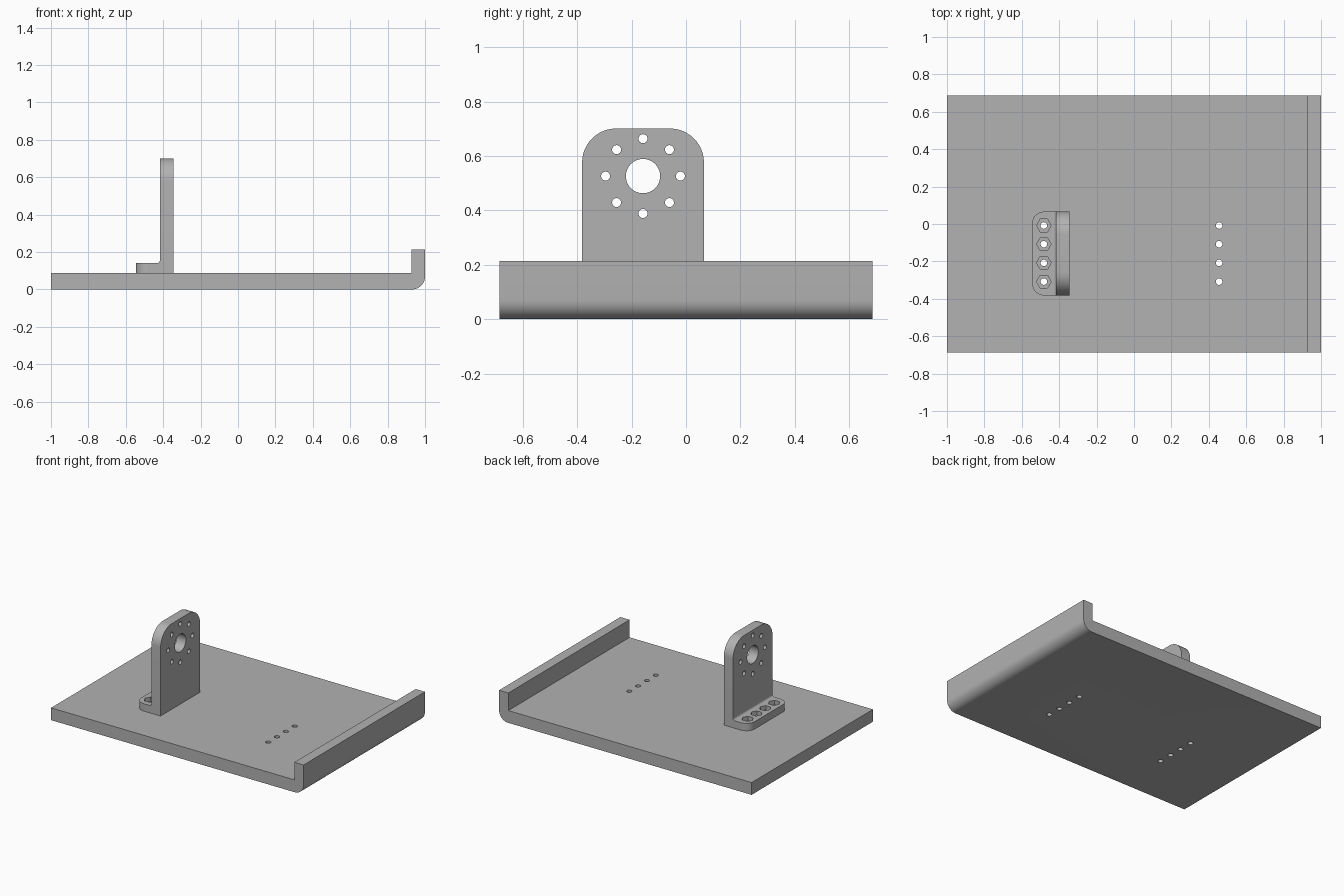
import bpy, bmesh, math
from mathutils import Vector, Matrix

cube = bpy.data.objects.get("Cube")
if cube:
    bpy.data.objects.remove(cube, do_unlink=True)

grey = bpy.data.materials.new("plain grey")
grey.use_nodes = True
grey.diffuse_color = (0.445, 0.445, 0.445, 1)
grey.node_tree.nodes["Principled BSDF"].inputs["Base Color"].default_value = grey.diffuse_color

PLATE_TOP = 0.088
BRACKET_Y = -0.158
HALF_W = 0.224
FOOT_X, UPRIGHT_X, BACK_X = -0.545, -0.418, -0.346
FOOT_TOP, BRACKET_TOP = 0.141, 0.701
HOLE_Y = [BRACKET_Y + (i - 1.5) * 0.1 for i in range(4)]


def make_object(name, bm):
    bmesh.ops.recalc_face_normals(bm, faces=bm.faces)
    mesh = bpy.data.meshes.new(name)
    bm.to_mesh(mesh)
    bm.free()
    mesh.materials.append(grey)
    obj = bpy.data.objects.new(name, mesh)
    bpy.context.collection.objects.link(obj)
    return obj


def rounded(corners, steps=10):
    """Outline from (x, z, radius) right-angled corners."""
    pts = []
    for i, (x, z, r) in enumerate(corners):
        p = Vector((x, z))
        if r == 0:
            pts.append(p)
            continue
        a = (Vector(corners[i - 1][:2]) - p).normalized() * r
        b = (Vector(corners[(i + 1) % len(corners)][:2]) - p).normalized() * r
        for k in range(steps + 1):
            t = k / steps * math.pi / 2
            pts.append(p + a + b - a * math.sin(t) - b * math.cos(t))
    return pts


def prism(corners, y0, y1):
    """Side profile extruded along y."""
    bm = bmesh.new()
    face = bm.faces.new([bm.verts.new((p.x, y0, p.y)) for p in rounded(corners)])
    ext = bmesh.ops.extrude_face_region(bm, geom=[face])["geom"]
    bmesh.ops.translate(bm, vec=(0, y1 - y0, 0),
                        verts=[v for v in ext if isinstance(v, bmesh.types.BMVert)])
    return bm


def round_edges(bm, rule, radius):
    bmesh.ops.bevel(bm, geom=[e for e in bm.edges if rule(*[v.co for v in e.verts])],
                    offset=radius, segments=12, profile=0.5, affect='EDGES')


def add_pin(bm, centre, radius, depth, sides=32, along_x=False):
    m = Matrix.Translation(centre)
    if along_x:
        m = m @ Matrix.Rotation(math.pi / 2, 4, 'Y')
    # first corner points along x
    spin = Matrix.Rotation(math.pi / 2, 4, 'Z')
    bmesh.ops.create_cone(bm, cap_ends=True, segments=sides, radius1=radius,
                          radius2=radius, depth=depth, matrix=m @ spin)


def cut(obj, cutter):
    mod = obj.modifiers.new("holes", 'BOOLEAN')
    mod.operation, mod.solver, mod.object = 'DIFFERENCE', 'EXACT', cutter
    bpy.context.view_layer.objects.active = obj
    bpy.ops.object.modifier_apply(modifier=mod.name)


# Base plate with upturned lip
base = make_object("base_plate", prism(
    [(-1, 0, 0), (1, 0, 0.07), (1, 0.214, 0), (0.927, 0.214, 0),
     (0.927, PLATE_TOP, 0), (-1, PLATE_TOP, 0)], -0.686, 0.686))

# Angle bracket: foot and upright with a small inner fillet
bm = prism([(FOOT_X, PLATE_TOP, 0), (BACK_X, PLATE_TOP, 0), (BACK_X, BRACKET_TOP, 0),
            (UPRIGHT_X, BRACKET_TOP, 0), (UPRIGHT_X, FOOT_TOP, 0.015), (FOOT_X, FOOT_TOP, 0)],
           BRACKET_Y - HALF_W, BRACKET_Y + HALF_W)
round_edges(bm, lambda a, b: abs(a.z - b.z) < 1e-4 and abs(a.y - b.y) < 1e-4
            and min(a.z, b.z) > BRACKET_TOP - 0.001, 0.125)
round_edges(bm, lambda a, b: abs(a.y - b.y) < 1e-4
            and max(a.x, b.x) < FOOT_X + 0.001, 0.065)
bracket = make_object("angle_bracket", bm)

# Bolt holes through foot and plate, plus a spare row in the plate
bm = bmesh.new()
for y in HOLE_Y:
    for x in (-0.482, 0.455):
        add_pin(bm, (x, y, 0.1), 0.0175, 0.4)
bolt_cutter = make_object("bolt_hole_cutter", bm)

# Hexagonal nut pockets in the foot
bm = bmesh.new()
for y in HOLE_Y:
    add_pin(bm, (-0.482, y, FOOT_TOP), 0.039, 0.06, sides=6)
    # turn each pocket so that a corner faces along x
    bm.verts.ensure_lookup_table()
    ring = bm.verts[-12:]
    if max(v.co.x for v in ring) < -0.482 + 0.038:
        bmesh.ops.rotate(bm, verts=ring, cent=(-0.482, y, 0),
                         matrix=Matrix.Rotation(math.pi / 6, 3, 'Z'))
nut_cutter = make_object("nut_pocket_cutter", bm)

# Shaft hole and ring of screw holes in the upright
bm = bmesh.new()
centre = Vector((UPRIGHT_X, BRACKET_Y, 0.526))
add_pin(bm, centre, 0.063, 0.4, 48, True)
for i in range(8):
    a = i * math.pi / 4
    add_pin(bm, centre + Vector((0, math.cos(a), math.sin(a))) * 0.1375, 0.0165, 0.4, 32, True)
face_cutter = make_object("face_hole_cutter", bm)

cut(base, bolt_cutter)
for cutter in (bolt_cutter, nut_cutter, face_cutter):
    cut(bracket, cutter)
for cutter in (bolt_cutter, nut_cutter, face_cutter):
    bpy.data.objects.remove(cutter, do_unlink=True)

# Smooth the rounded surfaces, keep edges crisp
bpy.ops.object.select_all(action='DESELECT')
for obj in (base, bracket):
    obj.select_set(True)
bpy.context.view_layer.objects.active = base
bpy.ops.object.shade_smooth_by_angle(angle=math.radians(30))
